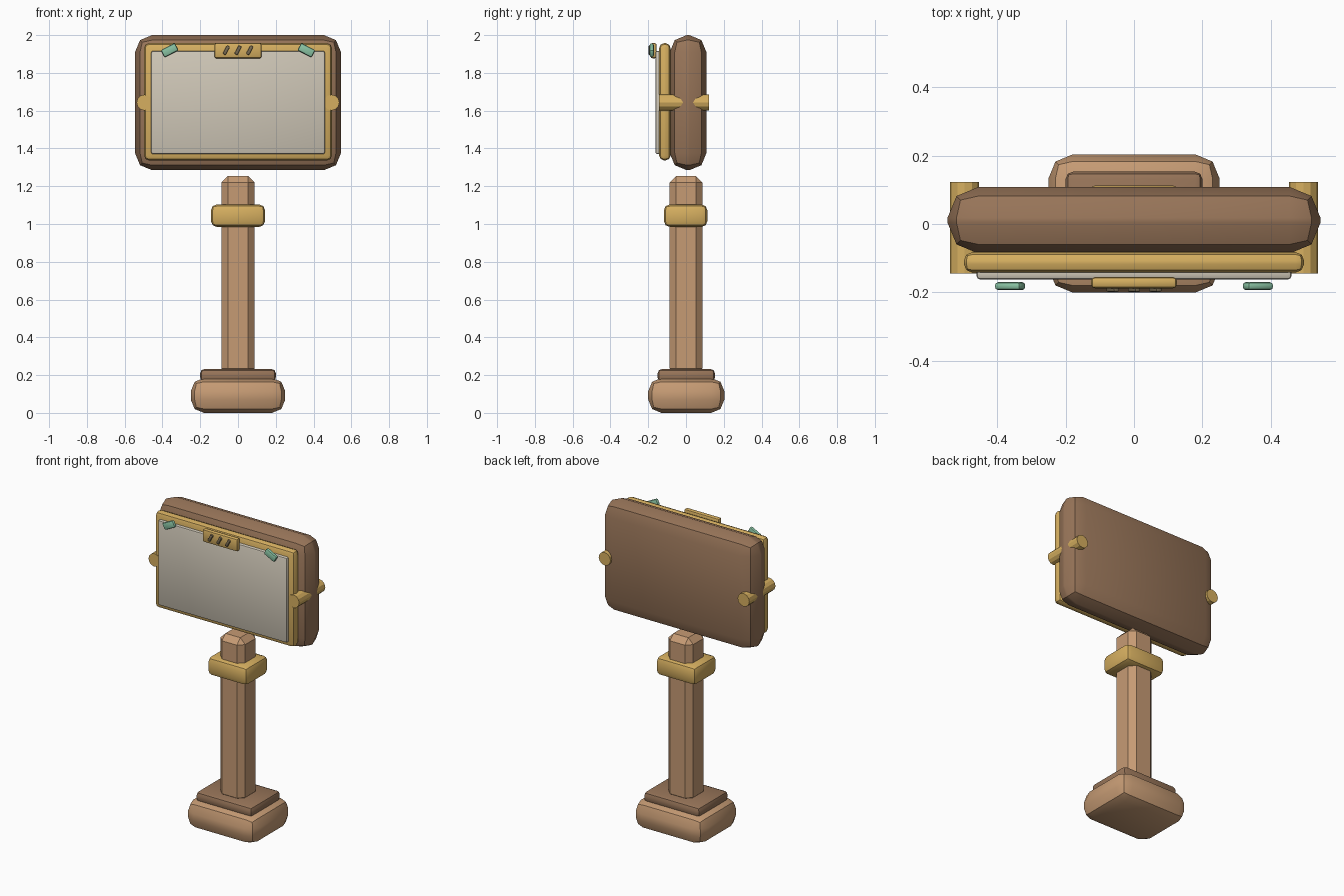
import bpy, math

if "Cube" in bpy.data.objects:
    bpy.data.objects.remove(bpy.data.objects["Cube"])


def srgb(r, g, b):
    return tuple((c / 255 / 12.92) if c < 10 else ((c / 255 + 0.055) / 1.055) ** 2.4
                 for c in (r, g, b)) + (1.0,)


def material(name, rgb):
    m = bpy.data.materials.new(name)
    m.diffuse_color = srgb(*rgb)
    m.use_nodes = True
    m.node_tree.nodes["Principled BSDF"].inputs["Base Color"].default_value = m.diffuse_color
    return m


TAN = material("light wood", (198, 155, 116))
BROWN = material("dark wood", (152, 117, 89))
GOLD = material("brass", (214, 175, 96))
SCREEN = material("pale panel", (208, 200, 184))
GREEN = material("mint green", (138, 196, 164))
DARK = material("slot grey", (122, 108, 84))


def finish(ob, name, mat):
    ob.name = name
    ob.data.materials.append(mat)
    bpy.ops.object.shade_smooth_by_angle(angle=math.radians(30))
    return ob


def box(name, mat, x, y, z, bevel, segments=2, tilt=0.0):
    """Rounded box from (min, max) ranges, tilted about the y axis."""
    rng = (x, y, z)
    bpy.ops.mesh.primitive_cube_add(size=1, location=[(a + b) / 2 for a, b in rng])
    ob = bpy.context.object
    ob.scale = [b - a for a, b in rng]
    bpy.ops.object.transform_apply(location=False, rotation=False, scale=True)
    mod = ob.modifiers.new("rounding", 'BEVEL')
    mod.width, mod.segments = bevel, segments
    mod.limit_method = 'NONE'
    bpy.ops.object.modifier_apply(modifier=mod.name)
    ob.rotation_euler[1] = tilt
    return finish(ob, name, mat)


# Stand: foot, plinth, post and brass collar
box("foot", TAN, (-0.25, 0.25), (-0.2, 0.203), (0.0, 0.185), 0.07)
box("plinth", BROWN, (-0.2, 0.2), (-0.15, 0.153), (0.165, 0.232), 0.022)
box("post", TAN, (-0.088, 0.088), (-0.087, 0.087), (0.2, 1.255), 0.035, 1)
box("collar", GOLD, (-0.143, 0.143), (-0.117, 0.113), (0.985, 1.103), 0.03)

# Sign head: wooden body, brass frame and pale panel
box("sign_body", BROWN, (-0.545, 0.545), (-0.086, 0.108), (1.285, 2.0), 0.09)
box("frame", GOLD, (-0.497, 0.497), (-0.142, -0.082), (1.337, 1.957), 0.025)
box("display_panel", SCREEN, (-0.46, 0.46), (-0.162, -0.125), (1.37, 1.917), 0.01)

# Plate with three slanted slots
box("plate", GOLD, (-0.125, 0.125), (-0.188, -0.155), (1.877, 1.958), 0.011)
for i in (-1, 0, 1):
    x = i * 0.062
    box(f"slot_{i + 2}", DARK, (x - 0.009, x + 0.009), (-0.198, -0.184),
        (1.895, 1.945), 0.004, 2, math.radians(28))

# Mirrored side pins and green tags
for side, s in (("left", -1), ("right", 1)):
    bpy.ops.mesh.primitive_cylinder_add(vertices=12, radius=0.042, depth=0.266,
                                        location=(s * 0.495, -0.011, 1.643),
                                        rotation=(math.pi / 2, 0, 0))
    finish(bpy.context.object, f"{side}_pin", GOLD)
    cx = s * 0.362
    box(f"{side}_tag", GREEN, (cx - 0.042, cx + 0.042), (-0.193, -0.17),
        (1.898, 1.942), 0.009, 2, s * math.radians(27))
